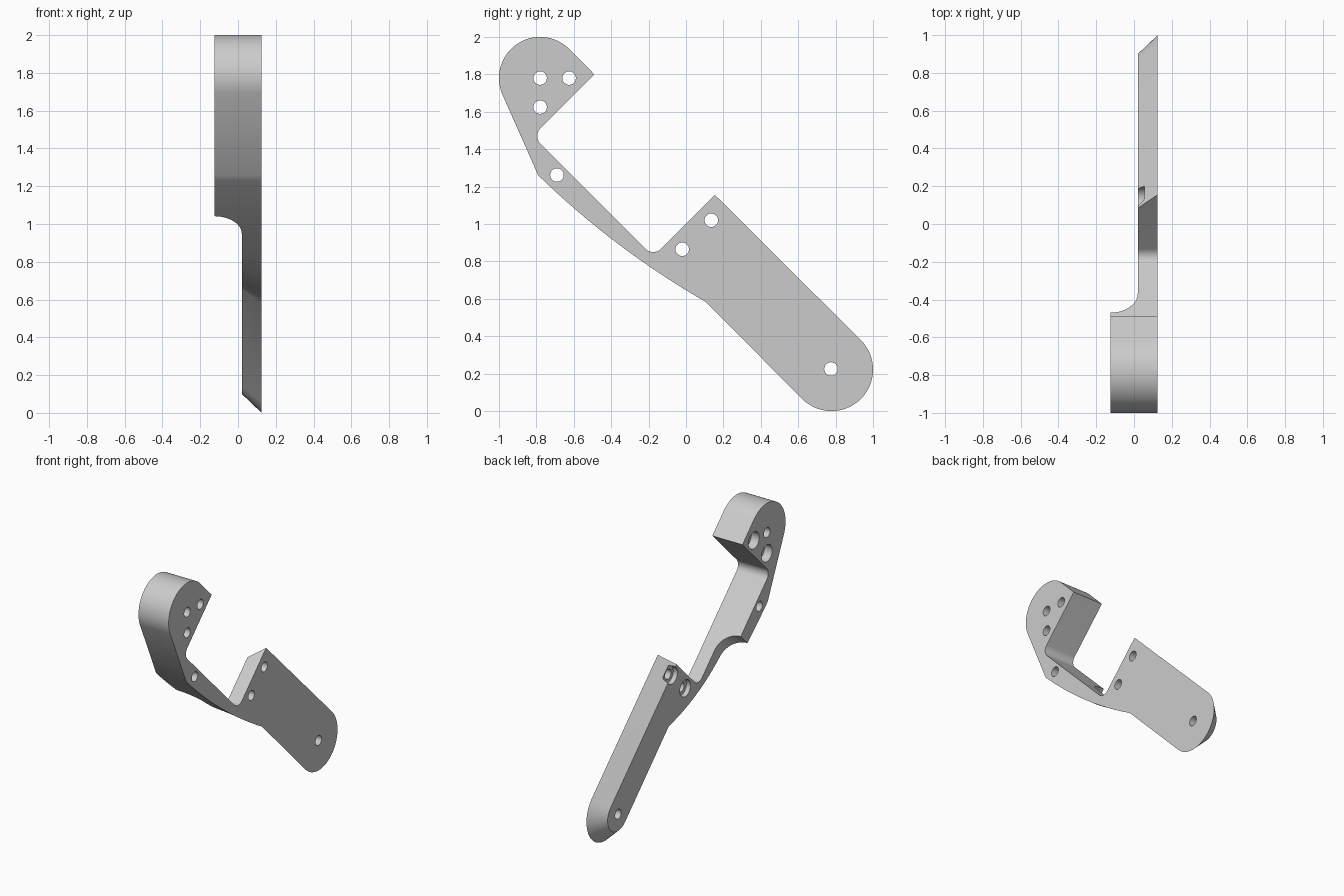
import bpy, bmesh, math
from mathutils import Vector, Matrix

if "Cube" in bpy.data.objects:
    bpy.data.objects.remove(bpy.data.objects["Cube"])

grey = bpy.data.materials.new("plain grey")
grey.diffuse_color = (0.6, 0.6, 0.6, 1)
grey.use_nodes = True
grey.node_tree.nodes["Principled BSDF"].inputs["Base Color"].default_value = grey.diffuse_color
R2 = math.sqrt(0.5)


def arc(cy, cz, r, a0, a1, n):
    return [(cy + r * math.cos(math.radians(a0 + (a1 - a0) * i / n)),
             cz + r * math.sin(math.radians(a0 + (a1 - a0) * i / n))) for i in range(n + 1)]


def prism(name, rings):
    """Skin a stack of equal-length rings and cap both ends."""
    bm = bmesh.new()
    vs = [[bm.verts.new(p) for p in ring] for ring in rings]
    n = len(rings[0])
    for a, b in zip(vs, vs[1:]):
        for i in range(n):
            j = (i + 1) % n
            bm.faces.new((a[i], a[j], b[j], b[i]))
    bm.faces.new(vs[0])
    bm.faces.new(vs[-1])
    bmesh.ops.recalc_face_normals(bm, faces=bm.faces)
    mesh = bpy.data.meshes.new(name)
    bm.to_mesh(mesh)
    bm.free()
    ob = bpy.data.objects.new(name, mesh)
    bpy.context.collection.objects.link(ob)
    mesh.materials.append(grey)
    return ob


# Side outline as (outer point, chamfer inset vector) pairs
outline = []


def add(pts, inset=lambda p: (0, 0)):
    outline.extend((p, inset(p)) for p in pts)


head, tip = (-0.78, 1.78), (0.778, 0.222)
add(arc(*head, 0.22, 204, 45, 36))                       # rounded head
add([(-0.49, 1.80)])                                     # head corner
add(arc(-0.735, 1.47, 0.06, 135, 225, 10))               # upper inner fillet
add(arc(-0.175, 0.91, 0.06, 225, 315, 10))               # lower inner fillet
add([(0.155, 1.155)], lambda p: (-R2, -R2))              # plate corner
add(arc(*tip, 0.222, 45, -135, 36),
    lambda p: ((tip[0] - p[0]) / 0.222, (tip[1] - p[1]) / 0.222))   # rounded plate end
a, b = Vector((0.105, 0.584)), Vector((-0.79, 1.26))
nrm = Vector((0.6, 0.8))


def fade(p):
    t = max(0, (p[0] + 0.4) / 0.505) ** 2
    return (R2 * t, R2 * t)


add([tuple(a.lerp(b, i / 24) - nrm * 0.14 * (i / 24) * (1 - i / 24)) for i in range(25)], fade)  # bowed underside


def ring(x, d):
    return [(x, p[0] + v[0] * d, p[1] + v[1] * d) for p, v in outline]


bracket = prism("bracket", [ring(0.125, 0), ring(0.015, 0.105), ring(-0.125, 0.105)])
bpy.context.view_layer.objects.active = bracket


def cut(cutter):
    cutter.hide_render = True
    m = bracket.modifiers.new("cut", 'BOOLEAN')
    m.operation, m.solver, m.object = 'DIFFERENCE', 'EXACT', cutter
    bpy.ops.object.modifier_apply(modifier=m.name)
    bpy.data.objects.remove(cutter)


# Relief that thins the lower arm, with a concave fillet at the step
s0, r = -1.124, 0.145
section = [(-0.2, s0), (-0.125, s0)]
section += [(-0.125 + r * math.sin(i * math.pi / 24), s0 + r - r * math.cos(i * math.pi / 24)) for i in range(1, 13)]
section += [(0.02, 1.2), (-0.2, 1.2)]
cut(prism("relief_cutter", [[(x, (s + n) * R2, (n - s) * R2) for x, s in section] for n in (-0.6, 2.0)]))


# Holes and counterbores
def bore(y, z, rad, x1):
    pts = arc(y, z, rad, 0, 352.5, 47)
    cut(prism("bore_cutter", [[(x, *p) for p in pts] for x in (-0.2, x1)]))


for y, z, floor in [(-0.78, 1.78, None), (-0.625, 1.78, -0.06), (-0.78, 1.625, -0.06), (-0.69, 1.262, None),
                    (0.135, 1.02, 0.055), (-0.02, 0.865, 0.055), (0.775, 0.225, None)]:
    bore(y, z, 0.036, 0.2)
    if floor is not None:
        bore(y, z, 0.063, floor)

bracket.select_set(True)
bpy.ops.object.shade_smooth_by_angle(angle=math.radians(25))
